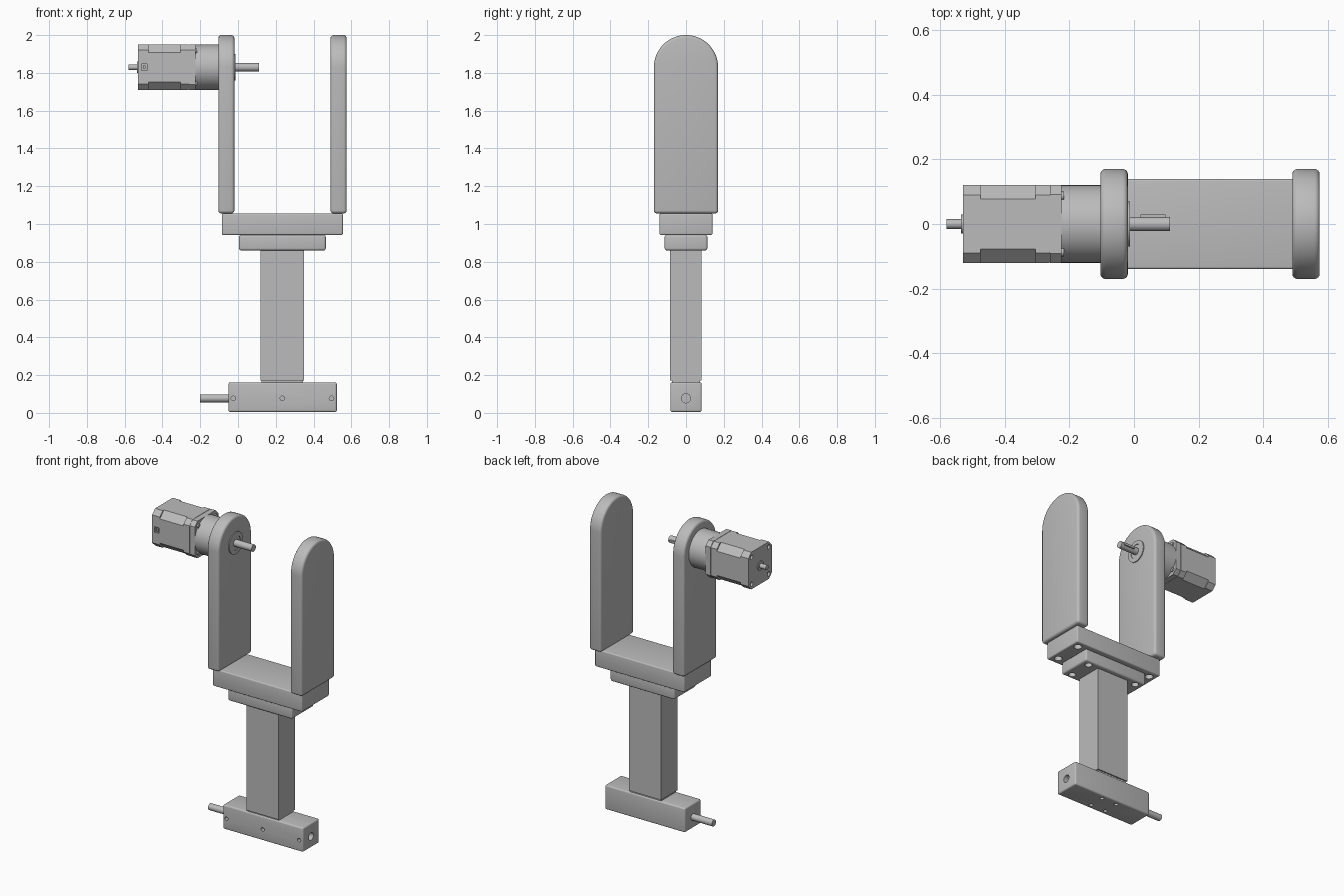
import bpy
import math
from mathutils import Vector

if "Cube" in bpy.data.objects:
    bpy.data.objects.remove(bpy.data.objects["Cube"], do_unlink=True)

grey = bpy.data.materials.new("plain grey")
grey.use_nodes = True
GREY = (0.5, 0.5, 0.5, 1)
grey.diffuse_color = GREY
grey.node_tree.nodes["Principled BSDF"].inputs["Base Color"].default_value = GREY

TURN = {"x": (0, math.pi / 2, 0), "y": (math.pi / 2, 0, 0), "z": (0, 0, 0)}


def activate(ob):
    bpy.ops.object.select_all(action="DESELECT")
    ob.select_set(True)
    bpy.context.view_layer.objects.active = ob


def box(name, lo, hi):
    lo, hi = Vector(lo), Vector(hi)
    bpy.ops.mesh.primitive_cube_add(size=1, location=(lo + hi) / 2)
    ob = bpy.context.object
    ob.name = name
    ob.scale = hi - lo
    activate(ob)
    bpy.ops.object.transform_apply(location=False, rotation=False, scale=True)
    return ob


def rod(name, centre, radius, length, axis="x", sides=48):
    bpy.ops.mesh.primitive_cylinder_add(vertices=sides, radius=radius, depth=length,
                                        location=centre, rotation=TURN[axis])
    bpy.context.object.name = name
    return bpy.context.object


def prism(name, outline, x0, x1):
    """Extrude a (y, z) outline along x."""
    n = len(outline)
    verts = [(x, y, z) for x in (x0, x1) for y, z in outline]
    faces = [tuple(reversed(range(n))), tuple(range(n, 2 * n))]
    faces += [(i, (i + 1) % n, n + (i + 1) % n, n + i) for i in range(n)]
    mesh = bpy.data.meshes.new(name)
    mesh.from_pydata(verts, [], faces)
    ob = bpy.data.objects.new(name, mesh)
    bpy.context.collection.objects.link(ob)
    return ob


def finish(ob, bevel=0.0, cutters=()):
    """Round the edges, drill the holes, then shade and colour the part."""
    if bevel:
        mod = ob.modifiers.new("rounding", "BEVEL")
        mod.width, mod.segments = bevel, 4
        mod.limit_method, mod.angle_limit = "ANGLE", math.radians(40)
    for cutter in cutters:
        mod = ob.modifiers.new("hole", "BOOLEAN")
        mod.operation, mod.solver, mod.object = "DIFFERENCE", "EXACT", cutter
        cutter.hide_render = True
    activate(ob)
    bpy.ops.object.convert(target="MESH")
    for cutter in cutters:
        bpy.data.objects.remove(cutter, do_unlink=True)
    activate(ob)
    bpy.ops.object.shade_smooth_by_angle(angle=math.radians(32))
    ob.data.materials.clear()
    ob.data.materials.append(grey)


def holes(xs, ys, z, radius, depth):
    return [rod("hole_cutter", (x, y, z), radius, depth * 2, "z", 24) for x in xs for y in ys]


# Base block with its drilled holes and side rod
MID = 0.235
cuts = [rod("hole_cutter", (x, -0.083, 0.077), 0.012, 0.06, "y", 24) for x in (-0.025, MID, 0.495)]
cuts += holes((MID - 0.055, MID + 0.055), (-0.05, 0.05), 0.005, 0.012, 0.03)
cuts.append(rod("hole_cutter", (0.523, 0, 0.077), 0.024, 0.2))
finish(box("base_block", (-0.05, -0.083, 0.005), (0.523, 0.083, 0.162)), 0.01, cuts)
finish(rod("base_rod", (-0.115, 0, 0.077), 0.021, 0.17))

# Post on a narrow neck
finish(box("post_neck", (0.125, -0.075, 0.155), (0.345, 0.075, 0.18)))
finish(box("post", (0.12, -0.086, 0.172), (0.349, 0.083, 0.865)))

# Stacked plates with bolt holes underneath
finish(box("lower_plate", (0.005, -0.113, 0.86), (0.465, 0.113, 0.942)), 0.012,
       holes((0.055, 0.415), (-0.075, 0.075), 0.86, 0.022, 0.05))
finish(box("upper_plate", (-0.085, -0.14, 0.942), (0.555, 0.14, 1.056)), 0.008,
       holes((-0.04, 0.51), (-0.09, 0.09), 0.942, 0.024, 0.06))

# Pair of upright arms with round tops
ARM_R, AXIS_Z = 0.17, 1.83
arc = [(ARM_R * math.cos(math.pi * i / 48), AXIS_Z + ARM_R * math.sin(math.pi * i / 48))
       for i in range(49)]
arm_outline = [(-ARM_R, 1.056), (ARM_R, 1.056)] + arc
for name, x0 in (("right_arm", -0.104), ("left_arm", 0.49)):
    finish(prism(name, arm_outline, x0, x0 + 0.085), 0.016)


# Motor body, built from chamfered square slices
def motor_slice(name, x0, x1, half, cut, cutters=()):
    inner = half - cut
    pts = [(inner, -half), (half, -inner), (half, inner), (inner, half),
           (-inner, half), (-half, inner), (-half, -inner), (-inner, -half)]
    finish(prism(name, [(y, AXIS_Z + z) for y, z in pts], x0, x1), 0, cutters)


corners = [(y, z) for y in (-0.087, 0.087) for z in (-0.087, 0.087)]
screw_cuts = [rod("hole_cutter", (-0.53, y, AXIS_Z + z), 0.014, 0.03, "x", 24) for y, z in corners]
motor_slice("motor_rear_cap", -0.53, -0.475, 0.12, 0.03,
            screw_cuts + [box("socket_cutter", (-0.512, -0.14, AXIS_Z - 0.018),
                              (-0.482, -0.108, AXIS_Z + 0.018))])
motor_slice("motor_core", -0.475, -0.305, 0.12, 0.042)
motor_slice("motor_front_cap", -0.305, -0.262, 0.12, 0.03)
motor_slice("motor_flange", -0.26, -0.225, 0.12, 0.028)
motor_slice("motor_gasket", -0.263, -0.258, 0.118, 0.03)
for y, z in corners:
    finish(rod("flange_screw", (-0.222, y, AXIS_Z + z), 0.013, 0.012, "x", 24))
finish(box("socket_pin", (-0.504, -0.118, AXIS_Z - 0.008), (-0.49, -0.1, AXIS_Z + 0.008)))

# Gearbox, bearing rings and shafts
finish(rod("gearbox", (-0.163, 0, AXIS_Z), 0.12, 0.126, sides=64))
finish(rod("rear_collar", (-0.531, 0, AXIS_Z), 0.03, 0.008))
finish(rod("rear_shaft", (-0.55, 0, AXIS_Z), 0.015, 0.06))
finish(rod("bearing_ring", (-0.02, 0, AXIS_Z), 0.07, 0.014), 0,
       [rod("ring_cutter", (-0.013, 0, AXIS_Z), 0.045, 0.008)])
finish(rod("front_shaft", (0.04, 0, AXIS_Z), 0.022, 0.144))
finish(box("shaft_key", (0.02, 0.0, AXIS_Z - 0.007), (0.097, 0.03, AXIS_Z + 0.007)))
